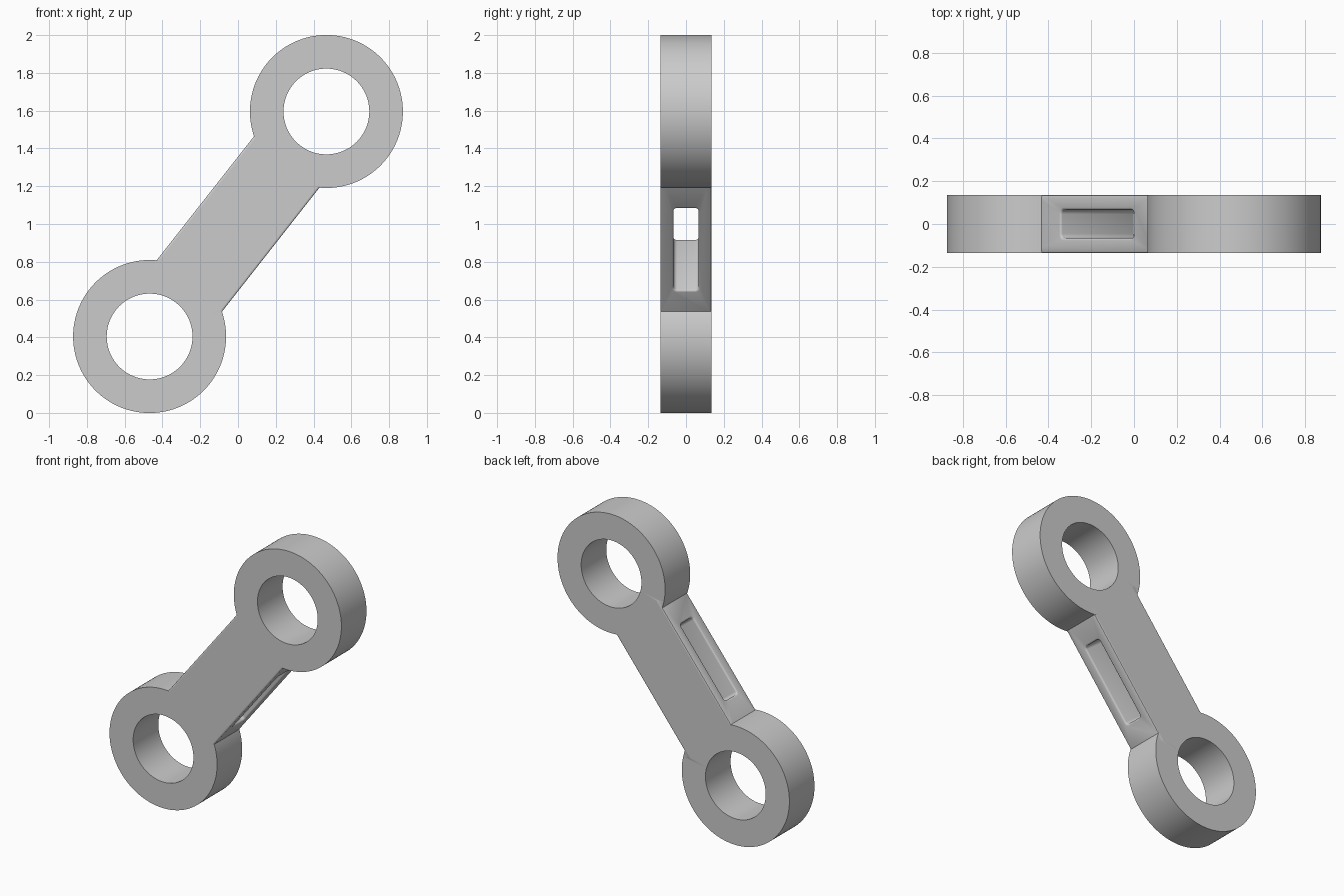
import bpy, bmesh, math
from mathutils import Vector, Matrix

if "Cube" in bpy.data.objects:
    bpy.data.objects.remove(bpy.data.objects["Cube"])

HALF_SPAN, HALF_DEPTH = 0.7575, 0.135
TILT = math.atan2(1.19, 0.935)          # angle of the link above the x axis
OUTER_R, INNER_R, SIDES = 0.405, 0.227, 128


def mesh_object(name, bm):
    bmesh.ops.recalc_face_normals(bm, faces=bm.faces)
    me = bpy.data.meshes.new(name)
    bm.to_mesh(me)
    bm.free()
    ob = bpy.data.objects.new(name, me)
    bpy.context.collection.objects.link(ob)
    return ob


def ring(name, x):
    """Plain thick ring, axis along y."""
    bm = bmesh.new()
    rows = []
    for r, y in ((OUTER_R, -HALF_DEPTH), (OUTER_R, HALF_DEPTH),
                 (INNER_R, HALF_DEPTH), (INNER_R, -HALF_DEPTH)):
        rows.append([bm.verts.new((x + r * math.cos(a), y, r * math.sin(a)))
                     for a in (2 * math.pi * i / SIDES for i in range(SIDES))])
    for k in range(4):
        a, b = rows[k], rows[(k + 1) % 4]
        for i in range(SIDES):
            j = (i + 1) % SIDES
            bm.faces.new((a[i], a[j], b[j], b[i]))
    return mesh_object(name, bm)


def block(name, hx, hy, hz):
    bm = bmesh.new()
    bmesh.ops.create_cube(bm, size=1, matrix=Matrix.Diagonal((2 * hx, 2 * hy, 2 * hz, 1)))
    return bm


def boolean(ob, other, operation):
    m = ob.modifiers.new(operation.lower(), 'BOOLEAN')
    m.object, m.operation, m.solver = other, operation, 'EXACT'
    other.hide_render = True
    other.hide_set(True)


def bake(ob):
    """Apply the modifier stack."""
    dg = bpy.context.evaluated_depsgraph_get()
    me = bpy.data.meshes.new_from_object(ob.evaluated_get(dg))
    ob.modifiers.clear()
    ob.data = me


# Slot cutter with rounded corners
bm = block("slot", 0.275, 0.066, 0.5)
upright = [e for e in bm.edges
           if abs((e.verts[0].co - e.verts[1].co).normalized().z) > 0.9]
bmesh.ops.bevel(bm, geom=upright, offset=0.02, segments=4, profile=0.5, affect='EDGES')
slot = mesh_object("slot_cutter", bm)

# Connecting bar: slotted, then softened on its edges and slot rims
bar = mesh_object("bar", block("bar", 0.485, HALF_DEPTH, 0.22))
boolean(bar, slot, 'DIFFERENCE')
bev = bar.modifiers.new("soft_edges", 'BEVEL')
bev.width, bev.segments, bev.limit_method = 0.011, 3, 'ANGLE'
bev.angle_limit = math.radians(50)
bake(bar)

# End rings fused with the bar
link = ring("connecting_link", -HALF_SPAN)
end_ring = ring("upper_ring", HALF_SPAN)
boolean(link, bar, 'UNION')
bake(link)
boolean(link, end_ring, 'UNION')
bake(link)
for helper in (slot, bar, end_ring):
    bpy.data.objects.remove(helper)

# Tilt and stand on the ground
link.data.transform(Matrix.Translation((0, 0, 1)) @ Matrix.Rotation(-TILT, 4, 'Y'))
bpy.context.view_layer.objects.active = link
link.select_set(True)
bpy.ops.object.shade_smooth_by_angle(angle=math.radians(35))
